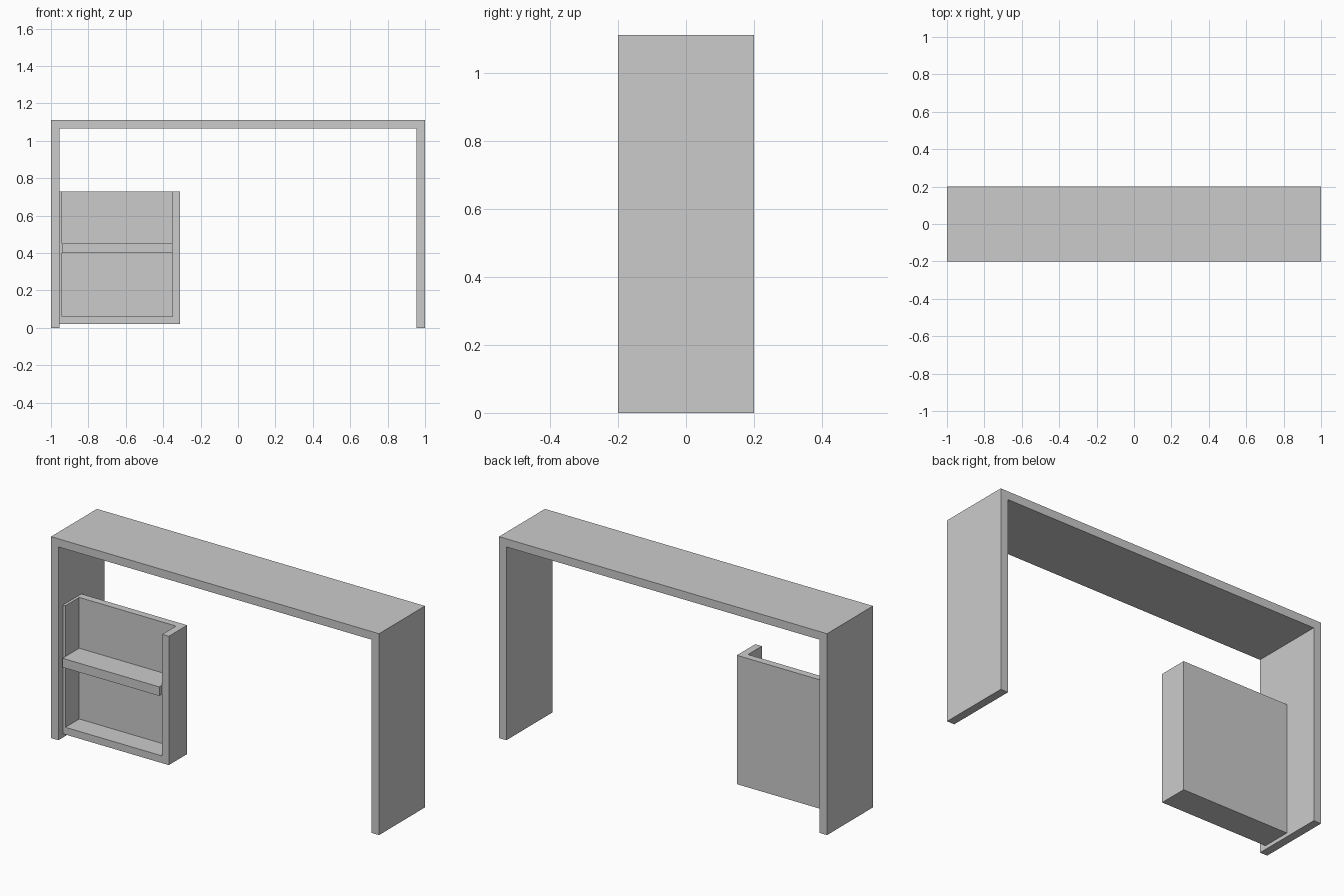
import bpy, bmesh

if "Cube" in bpy.data.objects:
    bpy.data.objects.remove(bpy.data.objects["Cube"])


def extrude_profile(name, pts, y0, y1):
    """Extrude an x/z outline along y into a solid."""
    bm = bmesh.new()
    face = bm.faces.new([bm.verts.new((x, y0, z)) for x, z in pts])
    ext = bmesh.ops.extrude_face_region(bm, geom=[face])["geom"]
    verts = [v for v in ext if isinstance(v, bmesh.types.BMVert)]
    bmesh.ops.translate(bm, vec=(0, y1 - y0, 0), verts=verts)
    bmesh.ops.recalc_face_normals(bm, faces=bm.faces)
    mesh = bpy.data.meshes.new(name)
    bm.to_mesh(mesh)
    bm.free()
    obj = bpy.data.objects.new(name, mesh)
    bpy.context.collection.objects.link(obj)
    return obj


def rect(x0, x1, z0, z1):
    return [(x0, z0), (x1, z0), (x1, z1), (x0, z1)]


def u_shape(x0, x1, z_end, z_base, side, base):
    """U outline: walls end at z_end, joined by a slab whose outer face is z_base."""
    zi = z_base + base
    return [(x0, z_end), (x0, z_base), (x1, z_base), (x1, z_end),
            (x1 - side, z_end), (x1 - side, zi), (x0 + side, zi), (x0 + side, z_end)]


# Table frame: top and two slab legs in one piece
extrude_profile("table_frame", u_shape(-1, 1, 0, 1.11, 0.045, -0.045), -0.2, 0.2)

# Open-topped cabinet, left wall let into the leg
extrude_profile("cabinet_walls", u_shape(-0.98, -0.31, 0.73, 0.02, 0.04, 0.04), -0.16, -0.04)
extrude_profile("cabinet_back", rect(-0.98, -0.31, 0.02, 0.73), -0.04, 0.0)

# Shelf, standing slightly proud of the cabinet front
extrude_profile("cabinet_shelf", rect(-0.94, -0.35, 0.40, 0.45), -0.185, -0.04)
